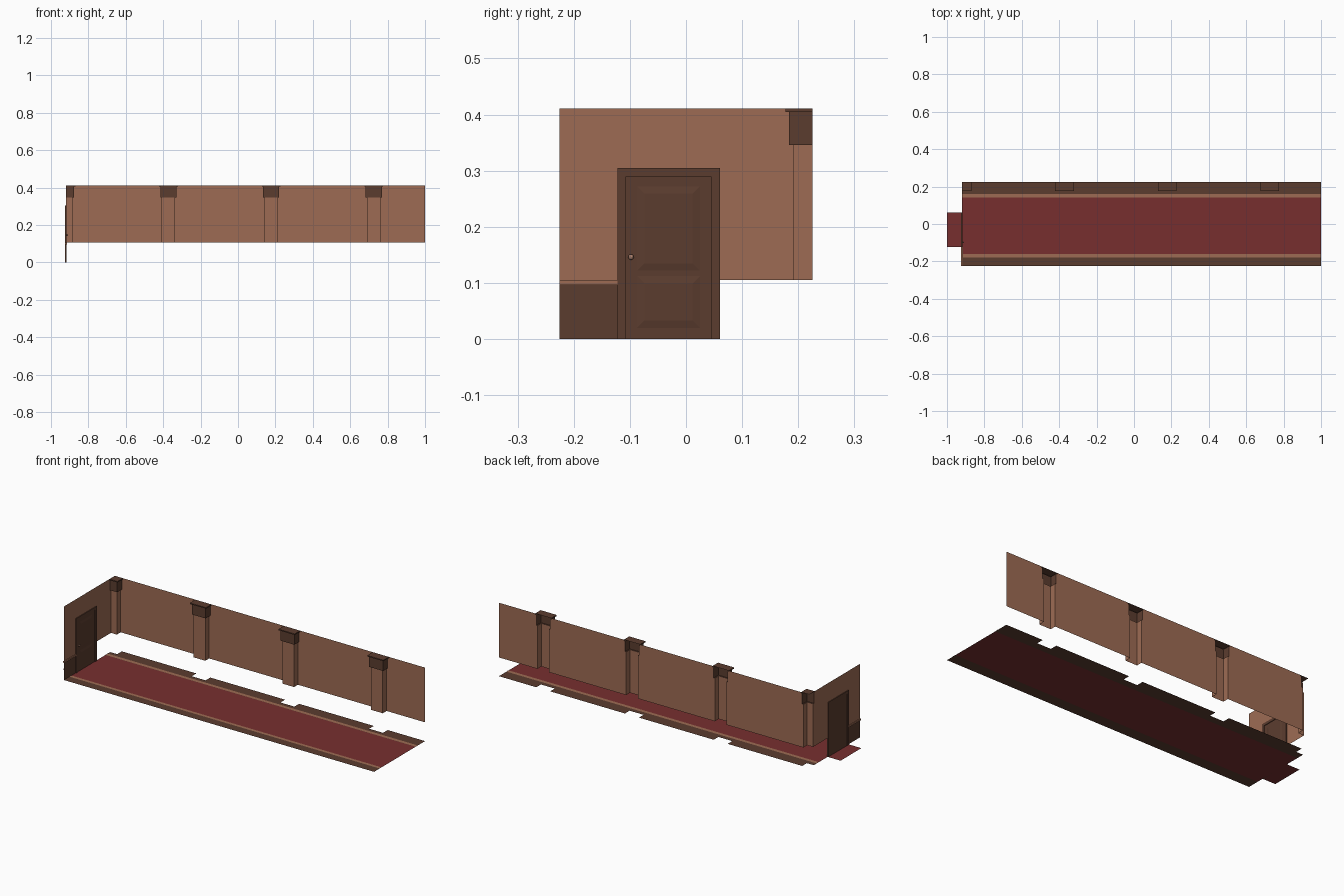
import bpy, bmesh, math

if "Cube" in bpy.data.objects:
    bpy.data.objects.remove(bpy.data.objects["Cube"])


def material(name, color):
    m = bpy.data.materials.new(name)
    m.diffuse_color = (*color, 1)
    m.use_nodes = True
    m.node_tree.nodes["Principled BSDF"].inputs["Base Color"].default_value = m.diffuse_color
    return m


TAN = material("tan_plaster", (0.34, 0.148, 0.088))
DARK = material("dark_wood", (0.105, 0.046, 0.028))
RED = material("red_carpet", (0.185, 0.028, 0.028))
METAL = material("copper_knob", (0.42, 0.22, 0.15))

X0, X1, Y0, Y1 = -0.92, 1.0, -0.225, 0.225
ZB, ZT = 0.105, 0.411
COLUMNS = [-0.92, -0.372, 0.177, 0.726]
# column levels: half width, front y, bottom z, top z
LEVELS = [(0.036, 0.191, ZB, 0.346), (0.043, 0.184, 0.346, 0.405), (0.05, 0.177, 0.405, ZT)]


def mesh(name, faces, mat):
    bm = bmesh.new()
    for f in faces:
        bm.faces.new([bm.verts.new(p) for p in f])
    bmesh.ops.remove_doubles(bm, verts=bm.verts, dist=1e-5)
    me = bpy.data.meshes.new(name)
    bm.to_mesh(me)
    bm.free()
    me.materials.append(mat)
    ob = bpy.data.objects.new(name, me)
    bpy.context.collection.objects.link(ob)
    return ob


def box(name, a, b, mat):
    bpy.ops.mesh.primitive_cube_add(size=1, location=[(p + q) / 2 for p, q in zip(a, b)])
    ob = bpy.context.object
    ob.name = name
    ob.scale = [q - p for p, q in zip(a, b)]
    ob.data.materials.append(mat)
    return ob


def sheet(name, x0, x1, y0, y1, z, mat):
    return mesh(name, [[(x0, y0, z), (x1, y0, z), (x1, y1, z), (x0, y1, z)]], mat)


# floor: carpet, door threshold, wood borders and carpet trim
sheet("carpet", X0, X1, -0.161, 0.141, 0, RED)
sheet("doorway_carpet", -1, X0, -0.122, 0.062, 0, RED)
sheet("front_floor_border", X0, X1, Y0, -0.161, 0, DARK)
sheet("front_carpet_trim", X0, X1, -0.178, -0.161, 0.001, TAN)
sheet("back_carpet_trim", X0, X1, 0.141, 0.16, 0.001, TAN)
strips = [[(X0, 0.141, 0), (X1, 0.141, 0), (X1, 0.184, 0), (X0, 0.184, 0)]]

# wall bays and floor bays stop at the column outlines
bays = []
for i, c in enumerate(COLUMNS):
    last = i + 1 == len(COLUMNS)
    for hw, fy, z0, z1 in LEVELS:
        l, r = c + hw, X1 if last else COLUMNS[i + 1] - hw
        bays.append([(l, Y1, z0), (r, Y1, z0), (r, Y1, z1), (l, Y1, z1)])
    hw = LEVELS[1][0]
    l, r = c + hw, X1 if last else COLUMNS[i + 1] - hw
    strips.append([(l, 0.184, 0), (r, 0.184, 0), (r, Y1, 0), (l, Y1, 0)])
mesh("back_wall", bays, TAN)
mesh("back_floor_border", strips, DARK)


def column_shell(l, r, fy, z0, z1, corner):
    """Open-backed shell: front and sides (the corner one has no left side)."""
    f = [[(l, fy, z0), (r, fy, z0), (r, fy, z1), (l, fy, z1)],
         [(r, fy, z0), (r, Y1, z0), (r, Y1, z1), (r, fy, z1)]]
    if not corner:
        f.append([(l, Y1, z0), (l, fy, z0), (l, fy, z1), (l, Y1, z1)])
    return f


def ledge(c, a, b, z):
    """Flat step between two column levels."""
    hw, fy, HW, FY = a[0], a[1], b[0], b[1]
    left = max(X0, c - HW)
    f = [[(left, FY, z), (c + HW, FY, z), (c + HW, fy, z), (left, fy, z)],
         [(c + hw, fy, z), (c + HW, fy, z), (c + HW, Y1, z), (c + hw, Y1, z)]]
    if left > X0:
        f.append([(c - HW, fy, z), (c - hw, fy, z), (c - hw, Y1, z), (c - HW, Y1, z)])
    return f


# columns: plaster shaft, wooden capital with thin top slab
for i, c in enumerate(COLUMNS):
    corner = i == 0
    parts = []
    for hw, fy, z0, z1 in LEVELS:
        parts.append(column_shell(max(X0, c - hw), c + hw, fy, z0, z1, corner))
    mesh(f"column_shaft_{i + 1}", parts[0], TAN)
    hw, fy = LEVELS[2][:2]
    l, r = max(X0, c - hw), c + hw
    top = [[(l, fy, ZT), (r, fy, ZT), (r, Y1, ZT), (l, Y1, ZT)]]
    mesh(f"column_capital_{i + 1}", parts[1] + parts[2] + top
         + ledge(c, LEVELS[0], LEVELS[1], 0.346) + ledge(c, LEVELS[1], LEVELS[2], 0.405), DARK)

# end wall around the doorway, stopping at the corner column
DL, DR, DT = -0.122, 0.061, 0.305


def end_rect(y0, y1, z0, z1):
    return [(X0, y0, z0), (X0, y1, z0), (X0, y1, z1), (X0, y0, z1)]


end = [end_rect(Y0, DL, ZB, DT), end_rect(DR, 0.191, ZB, DT), end_rect(Y0, 0.191, DT, 0.346),
       end_rect(Y0, 0.184, 0.346, 0.405), end_rect(Y0, 0.177, 0.405, ZT)]
mesh("end_wall", end, TAN)
mesh("end_wainscot", [end_rect(Y0, DL, 0, 0.096)], DARK)
box("end_chair_rail", (-0.924, Y0, 0.096), (-0.915, DL, ZB), TAN)

# door frame and leaf
box("door_frame_left", (-0.924, DL, 0), (-0.916, -0.107, DT), DARK)
box("door_frame_right", (-0.924, 0.045, 0), (-0.916, DR, DT), DARK)
box("door_frame_top", (-0.924, -0.107, 0.29), (-0.916, 0.045, DT), DARK)
box("door_leaf", (-0.923, -0.107, 0), (-0.919, 0.045, 0.29), DARK)


def raised_panel(name, y0, y1, z0, z1, inset):
    """Bevelled panel standing off the door leaf."""
    xa, xb = -0.919, -0.9165

    def ring(x, d):
        return [(x, y0 + d, z0 + d), (x, y1 - d, z0 + d), (x, y1 - d, z1 - d), (x, y0 + d, z1 - d)]
    a, b = ring(xa, 0), ring(xb, inset)
    mesh(name, [b] + [[a[k], a[(k + 1) % 4], b[(k + 1) % 4], b[k]] for k in range(4)], DARK)


raised_panel("door_upper_panel", -0.087, 0.025, 0.122, 0.272, 0.013)
raised_panel("door_lower_panel", -0.087, 0.025, 0.02, 0.112, 0.013)

# door knob
bpy.ops.mesh.primitive_uv_sphere_add(segments=10, ring_count=6, radius=0.005, location=(-0.914, -0.098, 0.146))
knob = bpy.context.object
knob.name = "door_knob"
knob.data.materials.append(METAL)
bpy.ops.object.shade_smooth_by_angle()
